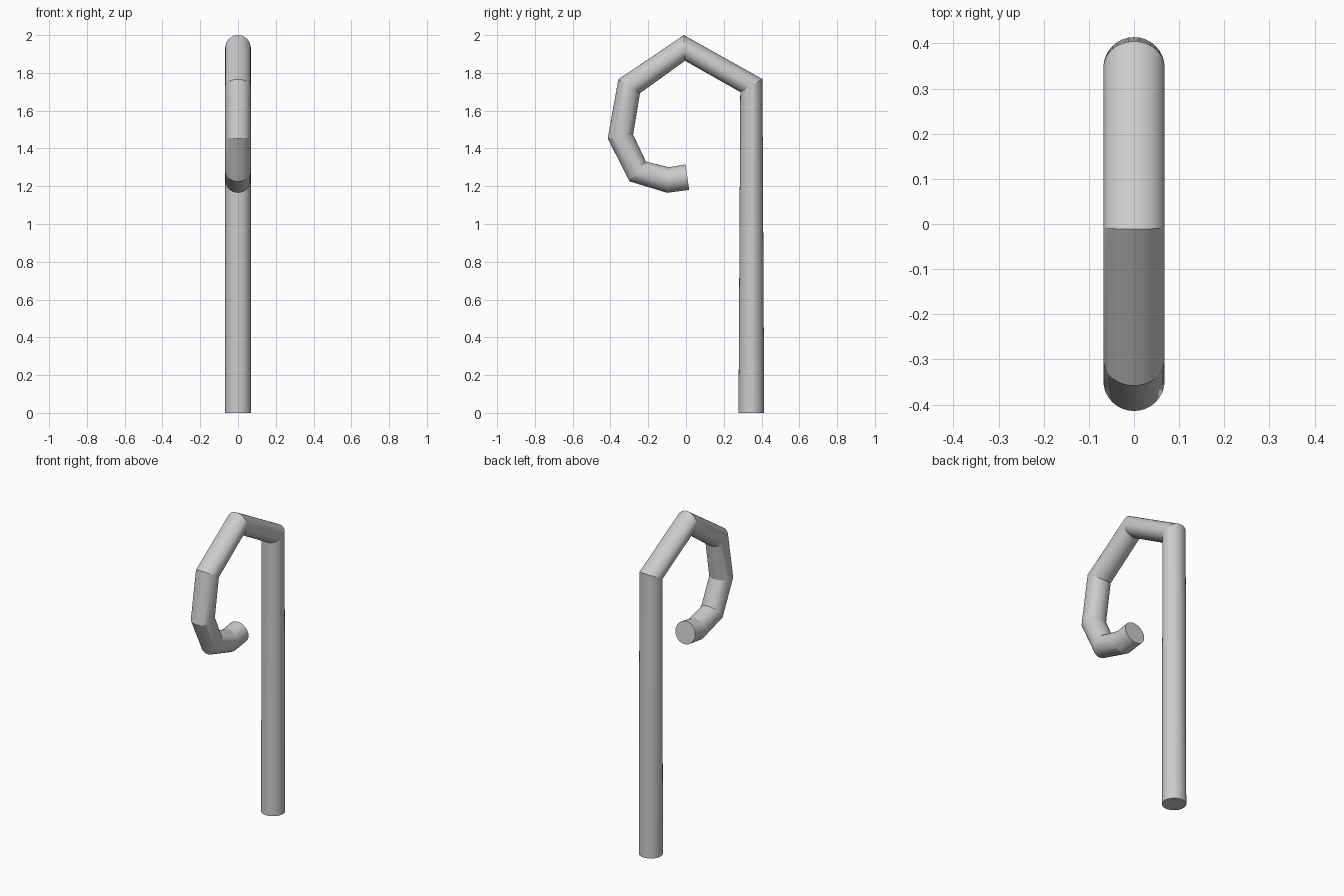
import bpy, bmesh
from math import cos, sin, pi, radians
from mathutils import Vector

if "Cube" in bpy.data.objects:
    bpy.data.objects.remove(bpy.data.objects["Cube"])

RADIUS, SIDES = 0.068, 32

# Centre line of the bent tube in the y-z plane, from foot to hook tip
path = [Vector((0, y, z)) for y, z in [
    (0.346, 0), (0.346, 1.733), (-0.008, 1.932), (-0.301, 1.729),
    (-0.347, 1.463), (-0.256, 1.278), (-0.095, 1.233), (0.007, 1.248)]]
dirs = [(b - a).normalized() for a, b in zip(path, path[1:])]

# Round rings, each lying in the plane that halves its bend
bm = bmesh.new()
rings = []
for i, p in enumerate(path):
    t = (dirs[max(i - 1, 0)] + dirs[min(i, len(dirs) - 1)]).normalized()
    u = Vector((1, 0, 0))
    v = t.cross(u)
    rings.append([bm.verts.new(p + RADIUS * (cos(a) * u + sin(a) * v))
                  for a in (2 * pi * k / SIDES for k in range(SIDES))])

# Tube walls and flat end caps
for a, b in zip(rings, rings[1:]):
    for k in range(SIDES):
        n = (k + 1) % SIDES
        bm.faces.new((a[k], a[n], b[n], b[k]))
bm.faces.new(rings[0])
bm.faces.new(rings[-1])
bmesh.ops.recalc_face_normals(bm, faces=bm.faces)

mesh = bpy.data.meshes.new("hooked_cane")
bm.to_mesh(mesh)
bm.free()
cane = bpy.data.objects.new("hooked_cane", mesh)
bpy.context.collection.objects.link(cane)

# Round along the tube, crisp at the bends
bpy.context.view_layer.objects.active = cane
cane.select_set(True)
bpy.ops.object.shade_smooth_by_angle(angle=radians(18))
